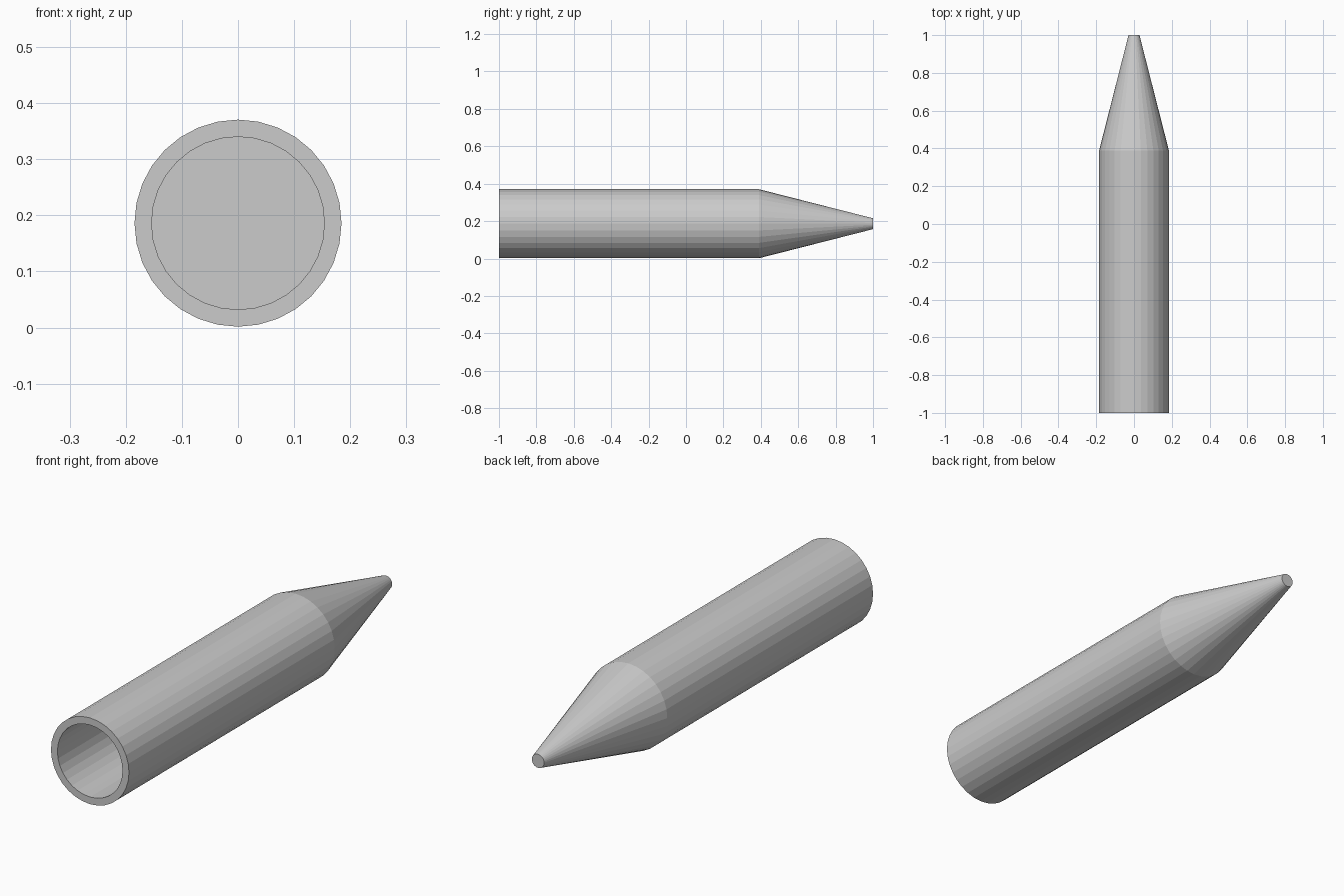
import bpy
import bmesh
from math import cos, sin, tau

SIDES = 32
RADIUS = 0.1845
BORE = 0.154
TIP = 0.029
AXIS_Z = 0.186
SHOULDER = 0.39

cube = bpy.data.objects.get("Cube")
if cube:
    bpy.data.objects.remove(cube, do_unlink=True)

grey = bpy.data.materials.new("plain grey")
grey.use_nodes = True
colour = (0.6, 0.6, 0.6, 1)
grey.diffuse_color = colour
grey.node_tree.nodes["Principled BSDF"].inputs["Base Color"].default_value = colour


def lathe(name, profile, cap_start=False):
    """Sweep (radius, y) points around the long axis, closing the last ring."""
    bm = bmesh.new()
    rings = []
    for r, y in profile:
        rings.append([bm.verts.new((r * cos(tau * i / SIDES), y,
                                    AXIS_Z + r * sin(tau * i / SIDES)))
                      for i in range(SIDES)])
    for a, b in zip(rings, rings[1:]):
        for i in range(SIDES):
            j = (i + 1) % SIDES
            bm.faces.new((a[i], a[j], b[j], b[i]))
    bm.faces.new(rings[-1])
    if cap_start:
        bm.faces.new(rings[0])
    bmesh.ops.recalc_face_normals(bm, faces=bm.faces)
    mesh = bpy.data.meshes.new(name)
    bm.to_mesh(mesh)
    bm.free()
    mesh.materials.append(grey)
    obj = bpy.data.objects.new(name, mesh)
    bpy.context.collection.objects.link(obj)
    return obj


# Hollow barrel with an open front, and a solid tapered nose closing its bore
lathe("barrel_and_nose", [
    (BORE, SHOULDER), (BORE, -1), (RADIUS, -1), (RADIUS, SHOULDER), (TIP, 1),
], cap_start=True)
